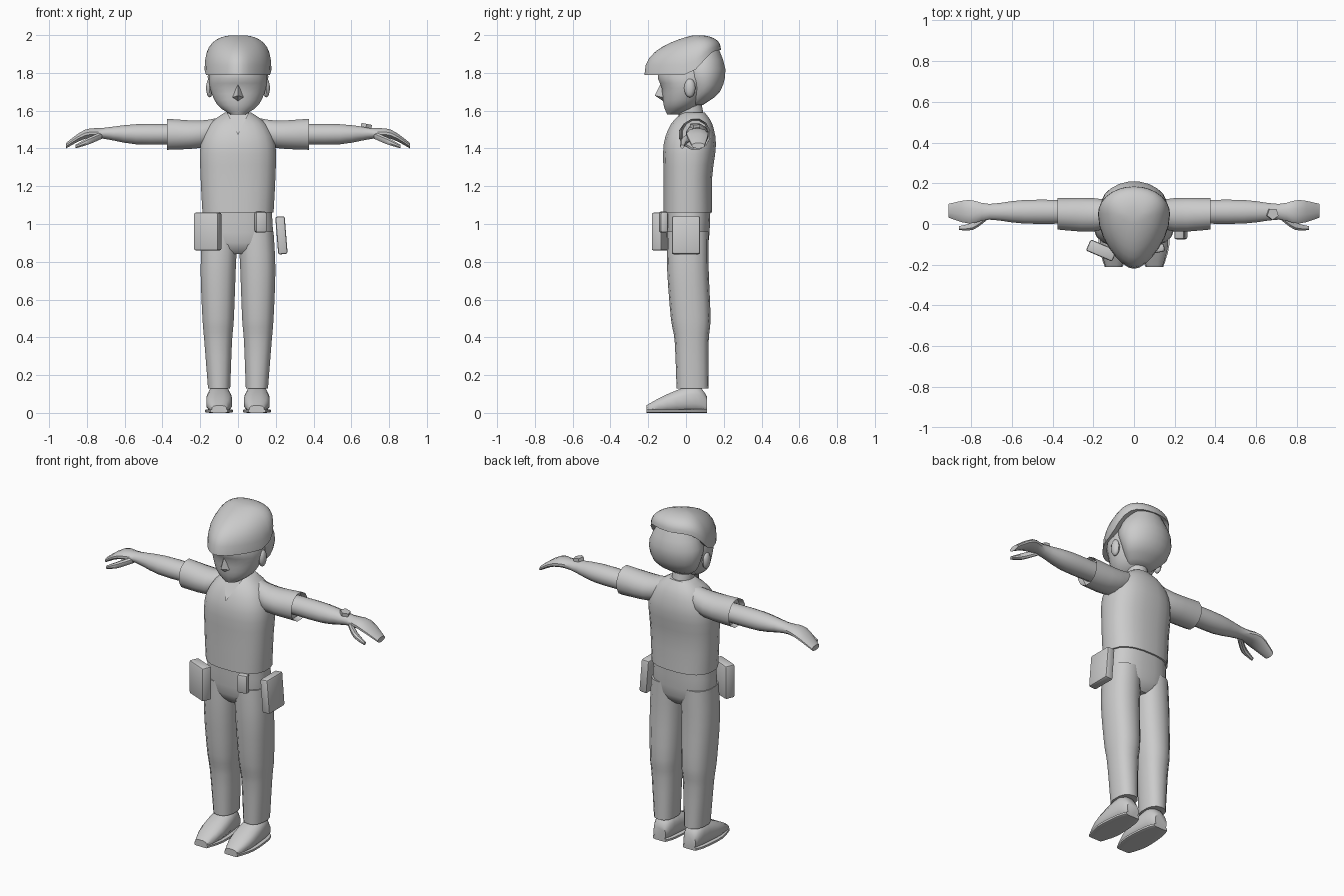
import bpy, bmesh, math
from mathutils import Matrix, Vector

cube = bpy.data.objects.get("Cube")
if cube:
    bpy.data.objects.remove(cube, do_unlink=True)

grey = bpy.data.materials.new("plain grey")
grey.use_nodes = True
grey.diffuse_color = (0.6, 0.6, 0.6, 1)
grey.node_tree.nodes["Principled BSDF"].inputs["Base Color"].default_value = grey.diffuse_color


def finish(name, bm):
    """Turn a bmesh into a smooth shaded object with sharp edges kept."""
    bmesh.ops.recalc_face_normals(bm, faces=bm.faces)
    mesh = bpy.data.meshes.new(name)
    bm.to_mesh(mesh)
    bm.free()
    mesh.materials.append(grey)
    obj = bpy.data.objects.new(name, mesh)
    bpy.context.collection.objects.link(obj)
    bpy.ops.object.select_all(action='DESELECT')
    obj.select_set(True)
    bpy.context.view_layer.objects.active = obj
    bpy.ops.object.shade_smooth_by_angle(angle=math.radians(40))


def skin(name, rings, hollow_end=False):
    """Bridge a list of point rings and close both ends."""
    bm = bmesh.new()
    loops = [[bm.verts.new(point) for point in ring] for ring in rings]
    for low, high in zip(loops, loops[1:]):
        for i in range(len(low)):
            bm.faces.new((low[i - 1], low[i], high[i], high[i - 1]))
    bm.faces.new(loops[0])
    end = bm.faces.new(loops[-1])
    bmesh.ops.recalc_face_normals(bm, faces=bm.faces)
    if hollow_end:
        bmesh.ops.inset_individual(bm, faces=[end], thickness=.01, depth=-.03)
    finish(name, bm)


def smooth_rows(rows, steps=3):
    """Add in-between rows along a smooth curve through the given ones."""
    rows = [Vector(row) for row in rows]
    padded = [rows[0], *rows, rows[-1]]
    result = []
    for before, start, end, after in zip(padded, padded[1:], padded[2:], padded[3:]):
        leave, arrive = (end - before) / 2, (after - start) / 2
        for step in range(steps):
            t = step / steps
            blend = t * t * (3 - 2 * t)
            result.append(start.lerp(end, blend) + leave * t * (1 - t) ** 2 - arrive * t * t * (1 - t))
    return result + [rows[-1]]


def superellipse(angle, power):
    c, s = math.cos(angle), math.sin(angle)
    return math.copysign(abs(c) ** (2 / power), c), math.copysign(abs(s) ** (2 / power), s)


def loft(name, axis, rows, sides=16, power=2, mirror=1, hollow_end=False):
    """Rows: position along the axis, then the bounds of the two other axes."""
    rings = []
    for along, u_low, u_high, v_low, v_high in smooth_rows(rows):
        ring = []
        for i in range(sides):
            c, s = superellipse(math.tau * (i + .5) / sides, power)
            u = (u_low + u_high + (u_high - u_low) * c) / 2
            v = (v_low + v_high + (v_high - v_low) * s) / 2
            x, y, z = {"x": (along, u, v), "y": (u, along, v), "z": (u, v, along)}[axis]
            ring.append((mirror * x, y, z))
        rings.append(ring)
    skin(name, rings, hollow_end)


def upright(name, rows, power=2):
    """Symmetric vertical loft. Rows: height, half width, front, back."""
    loft(name, "z", [(z, -half, half, front, back) for z, half, front, back in rows], 20, power)


def pouch(name, centre, size, turn=0, tilt=0):
    bm = bmesh.new()
    bmesh.ops.create_cube(bm, size=1)
    bmesh.ops.scale(bm, vec=size, verts=bm.verts)
    bmesh.ops.bevel(bm, geom=bm.edges[:], offset=.01, segments=2, profile=.5, affect='EDGES')
    spin = Matrix.Rotation(turn, 4, 'Z') @ Matrix.Rotation(tilt, 4, 'Y')
    bmesh.ops.transform(bm, matrix=Matrix.Translation(centre) @ spin, verts=bm.verts)
    finish(name, bm)


# Torso, hips and neck
upright("shirt", [(1.06, .19, -.12, .14), (1.25, .2, -.12, .14), (1.42, .2, -.12, .16),
                  (1.53, .15, -.08, .14), (1.59, .07, -.02, .1)], power=2.5)
upright("hips", [(.84, .08, -.06, .08), (.9, .18, -.1, .12), (1.07, .18, -.11, .13)], power=2.5)
upright("neck", [(1.5, .06, -.03, .11), (1.7, .06, -.06, .07)])

# Head and hair
upright("head", [(1.58, .04, -.1, -.03), (1.63, .11, -.12, .07), (1.72, .15, -.13, .13),
                 (1.8, .15, -.15, .17), (1.93, .11, -.06, .15)])
upright("hair", [(1.63, .07, 0, .09), (1.7, .14, .01, .18), (1.82, .16, -.03, .21),
                 (1.96, .08, .02, .16)])

# Nose wedge
bm = bmesh.new()
bridge, tip, base = [bm.verts.new(p) for p in [(0, -.13, 1.75), (0, -.165, 1.68), (0, -.12, 1.65)]]
left, right = [bm.verts.new((x, -.12, 1.67)) for x in (.03, -.03)]
for corners in [(bridge, right, tip), (bridge, tip, left), (right, base, tip), (tip, base, left)]:
    bm.faces.new(corners)
finish("nose", bm)

# Cap: an egg shaped dome whose rim climbs towards the back
cap_middle, cap_top, cap_steps = .05, 2, 9


def cap_ring(scale, rise, sides=28):
    ring = []
    for i in range(sides):
        c, s = superellipse(math.tau * i / sides, 2)
        taper = 1 - .3 * min(c, 0) ** 2
        length, shrink = (.135, scale) if c > 0 else (.27, scale ** 2)
        climb = min(max((cap_middle + length * c) / .17, 0), 1)
        rim = 1.79 + .13 * climb * climb * (3 - 2 * climb)
        ring.append((.177 * scale * taper * s, cap_middle + length * shrink * c,
                     rim + (cap_top - rim) * rise))
    return ring


cap_angles = [math.pi / 2 * i / cap_steps for i in range(cap_steps)]
skin("cap", [cap_ring(.8, .06)] + [cap_ring(math.cos(a) ** .8, math.sin(a) ** .8) for a in cap_angles])

# Open neckline
bm = bmesh.new()
bm.faces.new([bm.verts.new(p) for p in [(0, -.12, 1.47), (.06, -.04, 1.59), (-.06, -.04, 1.59)]])
finish("neckline", bm)

for mirror, label in ((1, "left"), (-1, "right")):
    # Arm, hand and sleeve
    loft(label + "_sleeve", "x", [(.08, 0, .11, 1.44, 1.57), (.2, -.04, .13, 1.4, 1.55),
                                  (.375, -.03, .13, 1.39, 1.56)], 12, 2, mirror, hollow_end=True)
    loft(label + "_arm", "x", [(.32, 0, .12, 1.42, 1.53), (.54, 0, .12, 1.42, 1.53),
                               (.71, .02, .1, 1.45, 1.51), (.81, 0, .12, 1.45, 1.5),
                               (.91, .03, .1, 1.4, 1.43)], 12, 2, mirror)
    loft(label + "_thumb", "x", [(.72, .02, .06, 1.45, 1.49), (.79, -.03, .01, 1.42, 1.46),
                                 (.86, -.03, -.01, 1.4, 1.42)], 8, 2, mirror)

    # Leg and shoe
    loft(label + "_trouser_leg", "z", [(.13, .04, .16, -.05, .12), (.38, .03, .18, -.06, .12),
                                       (.5, .02, .19, -.08, .13), (.76, .01, .2, -.1, .12),
                                       (.96, 0, .19, -.1, .12)], 14, 2.4, mirror)
    shoe = [(.11, .06, .14, 0, .09), (.05, .04, .16, 0, .15),
            (-.1, .03, .17, 0, .1), (-.21, .06, .14, 0, .04)]
    loft(label + "_shoe", "y", shoe, 12, 2.5, mirror)
    loft(label + "_sole", "y", [(y, inner - .005, outer + .005, 0, .02) for y, inner, outer, *_ in shoe],
         12, 5, mirror)

    # Ear
    bm = bmesh.new()
    bmesh.ops.create_uvsphere(bm, u_segments=10, v_segments=8, radius=.05)
    shape = Matrix.Translation((.15 * mirror, .02, 1.72)) @ Matrix.Diagonal((.4, .6, 1, 1))
    bmesh.ops.transform(bm, matrix=shape, verts=bm.verts)
    finish(label + "_ear", bm)

# Belt pouches and wrist device
pouch("right_pouch", (-.16, -.13, .96), (.14, .06, .2), turn=-.4)
pouch("left_pouch", (.23, 0, .94), (.05, .15, .2), tilt=-.08)
pouch("front_pouch", (.12, -.12, 1.01), (.06, .04, .11), turn=.2)
bm = bmesh.new()
bmesh.ops.create_cone(bm, cap_ends=True, segments=5, radius1=.03, radius2=.03, depth=.02)
lean = Matrix.Rotation(.2, 4, 'Y') @ Matrix.Rotation(.6, 4, 'Z')
bmesh.ops.transform(bm, matrix=Matrix.Translation((.68, .05, 1.52)) @ lean, verts=bm.verts)
finish("wrist_device", bm)
